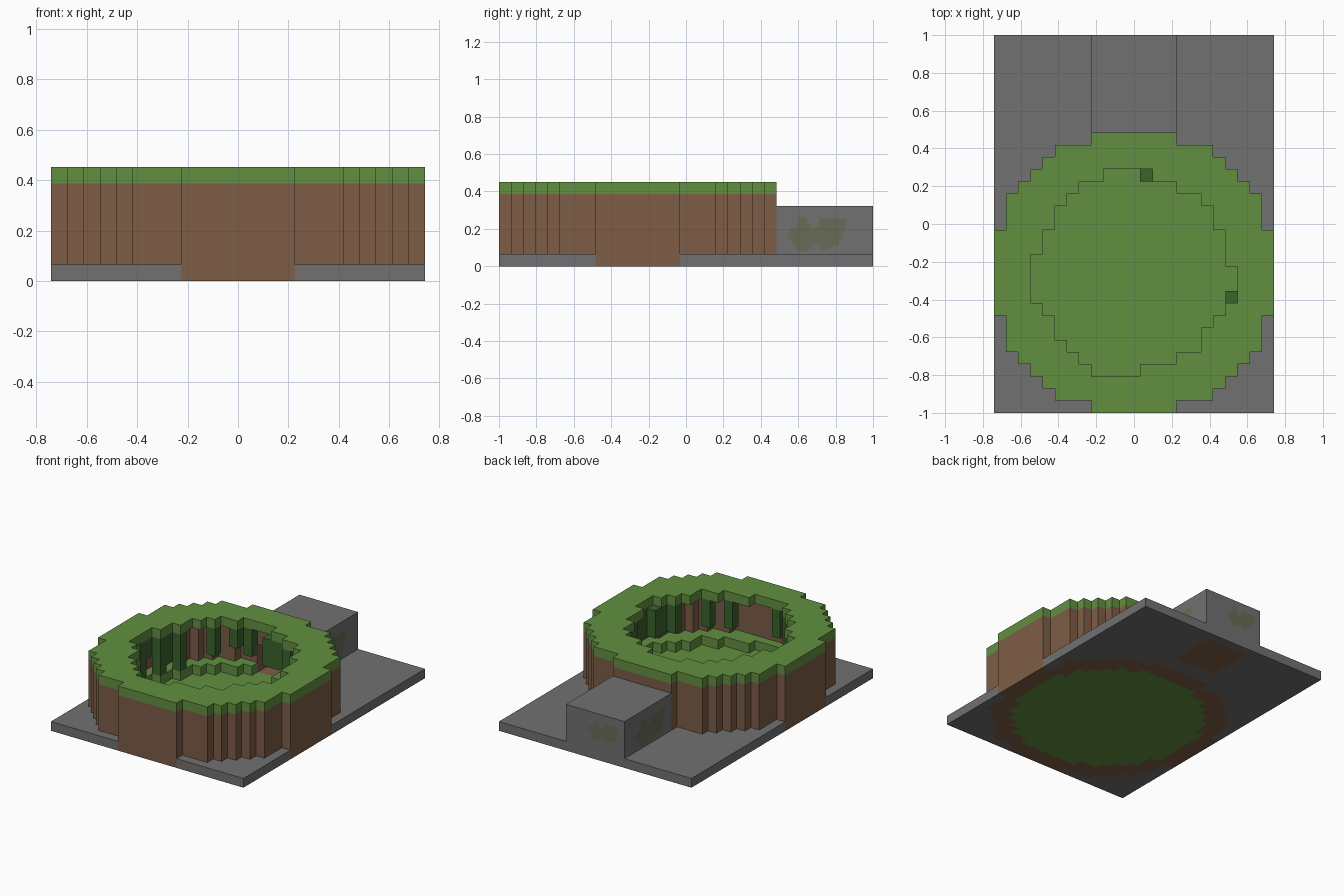
import bpy
import bmesh
import random

random.seed(4)
if "Cube" in bpy.data.objects:
    bpy.data.objects.remove(bpy.data.objects["Cube"])

U = 2 / 31            # edge of one block
NX, NY, MID = 23, 31, 11


def material(name, color):
    m = bpy.data.materials.new(name)
    m.use_nodes = True
    m.diffuse_color = (*color, 1)
    bsdf = m.node_tree.nodes["Principled BSDF"]
    bsdf.inputs["Base Color"].default_value = (*color, 1)
    bsdf.inputs["Roughness"].default_value = 0.9
    return m


STONE = material("grey stone", (0.165, 0.165, 0.165))
DIRT = material("brown dirt", (0.205, 0.109, 0.061))
GRASS = material("grass green", (0.122, 0.275, 0.051))
VINE = material("dark leaf green", (0.042, 0.127, 0.026))
MOSS = material("olive moss", (0.138, 0.150, 0.093))


def finish(bm, name, mat):
    mesh = bpy.data.meshes.new(name)
    bm.to_mesh(mesh)
    bm.free()
    mesh.materials.append(mat)
    obj = bpy.data.objects.new(name, mesh)
    bpy.context.collection.objects.link(obj)
    return obj


def layers(name, mat, *slabs):
    """Each slab is (cells, bottom, top), a flat footprint of blocks with its outer skin only."""
    bm = bmesh.new()
    for cells, low, high in slabs:
        def quad(*corners):
            bm.faces.new([bm.verts.new((i * U - NX * U / 2, j * U - 1, k * U))
                          for i, j, k in corners])
        for i, j in cells:
            a, b = i + 1, j + 1
            quad((i, j, high), (a, j, high), (a, b, high), (i, b, high))
            quad((i, b, low), (a, b, low), (a, j, low), (i, j, low))
            sides = {(i, j - 1): ((i, j), (a, j)), (a, j): ((a, j), (a, b)),
                     (i, b): ((a, b), (i, b)), (i - 1, j): ((i, b), (i, j))}
            for neighbour, (p, q) in sides.items():
                if neighbour not in cells:
                    quad((*p, low), (*q, low), (*q, high), (*p, high))
    bmesh.ops.remove_doubles(bm, verts=bm.verts, dist=U / 100)
    return finish(bm, name, mat)


def rect(i0, i1, j0, j1):
    return {(i, j) for i in range(i0, i1) for j in range(j0, j1)}


def disc(limit):
    return {(i, j) for i, j in rect(0, NX, 0, NX)
            if (i - MID) ** 2 + (j - MID) ** 2 < limit}


# Footprints
mound = disc(136.5)
cavity = disc(92)
wall = mound - cavity
starts = [8, 7, 6, 5, 5, 4, 3, 3, 3, 3, 4, 4, 5, 5, 6, 7, 9]
ends = [12, 15, 17, 17, 18, 19, 20, 20, 20, 19, 19, 19, 18, 18, 17, 15, 13]
opening = set()
for row, (i0, i1) in enumerate(zip(starts, ends)):
    opening |= rect(i0, i1, row + 3, row + 4)
block = rect(8, 15, 23, NY)
room = rect(9, 14, 25, 30)
tunnel = rect(10, 13, 19, 25)
under_rim = cavity - opening

# Ground slab and mound
layers("ground_slab", STONE, (rect(0, NX, 0, NY) - mound - room, 0, 1))
layers("dirt_wall", DIRT, (wall, 0, 1), (wall - tunnel, 1, 4), (wall, 4, 6))
layers("grass_rim", GRASS, (mound - opening, 6, 7))
layers("grass_floor", GRASS, (cavity, 0, 1))
layers("grass_ledge", GRASS, (under_rim - tunnel, 1, 2))

# Stone room with a passage into the pit
layers("room_floor", DIRT, (room, 0, 1))
layers("stone_room", STONE, (block - room - tunnel, 1, 4), (block, 4, 5))

# Vines hanging below the rim
hanging = []
for i, j in sorted(under_rim - tunnel):
    edge = {(i + 1, j), (i - 1, j), (i, j + 1), (i, j - 1)} & opening
    if edge and random.random() < 0.5:
        hanging.append(({(i, j)}, random.choice((2, 3, 3, 4)), 6))
hanging += [({(12, 19)}, 3, 6), ({(19, 9)}, 3, 6)]
layers("hanging_vines", VINE, *hanging)

# Moss patches, in (across, up) hundredths around the patch centre
PATCH = [(-11, 9), (-7, 9), (-4, 3), (-1, 4), (1, 9), (6, 8), (9, 9), (15, 8),
         (14, 4), (10, 1), (11, -5), (9, -6), (1, -9), (0, -5), (-3, -6),
         (-6, -9), (-11, -9), (-14, -4), (-17, -1), (-15, 3), (-11, 4)]


def moss(name, place, scale):
    bm = bmesh.new()
    face = bm.faces.new([bm.verts.new(place(a * scale / 100, b * scale / 100, 0.002))
                         for a, b in PATCH])
    bmesh.ops.triangulate(bm, faces=[face])
    finish(bm, name, MOSS)


half = 3.5 * U
moss("moss_left", lambda a, b, d: (half + d, 0.71 + a, 0.17 + b), 1)
moss("moss_right", lambda a, b, d: (-half - d, 0.71 - a, 0.17 + b), 1)
moss("moss_back", lambda a, b, d: (-0.07 - a, 1 - 0.001 + d, 0.2 + b), 0.75)
